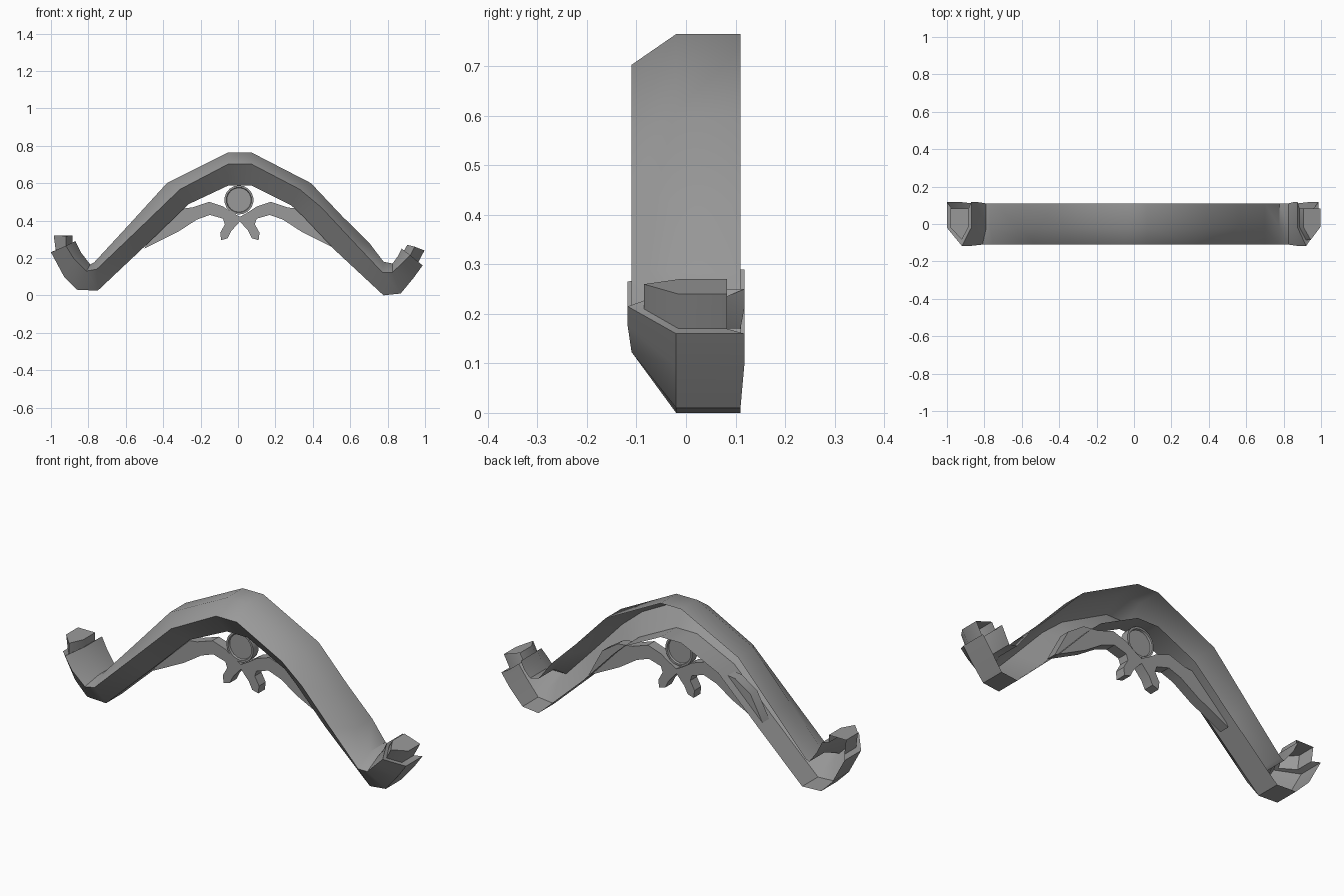
import bpy
import bmesh
import math

default_cube = bpy.data.objects.get("Cube")
if default_cube:
    bpy.data.objects.remove(default_cube, do_unlink=True)

stone = bpy.data.materials.new("grey_stone")
stone.use_nodes = True
stone_colour = (0.32, 0.32, 0.32, 1)
stone.diffuse_color = stone_colour
shader = next(n for n in stone.node_tree.nodes if n.type == "BSDF_PRINCIPLED")
shader.inputs["Base Color"].default_value = stone_colour
shader.inputs["Roughness"].default_value = 0.8


def finish(bm, name, angle=30):
    """Turn a bmesh into a shaded object with the stone material."""
    mesh = bpy.data.meshes.new(name)
    bm.to_mesh(mesh)
    bm.free()
    mesh.materials.append(stone)
    obj = bpy.data.objects.new(name, mesh)
    bpy.context.collection.objects.link(obj)
    bpy.ops.object.select_all(action="DESELECT")
    obj.select_set(True)
    bpy.context.view_layer.objects.active = obj
    bpy.ops.object.shade_smooth_by_angle(angle=math.radians(angle))
    return obj


def wedge_section(station, ridge_y, shoulder_y, back_y):
    """Open section, pointed at the front, from the x, z of its top edge,
    front ridge and bottom edge."""
    top_x, top_z, mid_x, mid_z, low_x, low_z = station
    return [
        (top_x, back_y, top_z),
        (top_x, shoulder_y, top_z),
        (mid_x, ridge_y, mid_z),
        (low_x, shoulder_y, low_z),
        (low_x, back_y, low_z),
    ]


def beam_section(station):
    flare = 1.07 if abs(station[2]) > 0.85 else 1
    return wedge_section(station, -0.11 * flare, -0.02, 0.11 * flare)


def stub_section(station):
    return wedge_section(station, -0.085, -0.015, 0.083)


# Arched beam: a hollow shell, open at the back, with upturned ends
left_side = [
    (-0.87, 0.29, -0.92, 0.265, -1.0, 0.23),
    (-0.84, 0.23, -0.88, 0.2, -0.93, 0.1),
    (-0.79, 0.165, -0.81, 0.13, -0.86, 0.03),
    (-0.77, 0.175, -0.755, 0.14, -0.75, 0.025),
    (-0.59, 0.37, -0.53, 0.355, -0.49, 0.27),
    (-0.38, 0.6, -0.31, 0.567, -0.265, 0.487),
    (-0.05, 0.765, -0.05, 0.703, -0.05, 0.588),
]
right_side = [
    (0.07, 0.765, 0.07, 0.703, 0.07, 0.588),
    (0.39, 0.6, 0.33, 0.567, 0.286, 0.48),
    (0.56, 0.42, 0.446, 0.47, 0.35, 0.42),
    (0.7, 0.283, 0.61, 0.294, 0.52, 0.24),
    (0.778, 0.18, 0.772, 0.123, 0.778, 0),
    (0.826, 0.17, 0.826, 0.123, 0.87, 0.01),
    (0.855, 0.21, 0.88, 0.175, 0.94, 0.095),
    (0.875, 0.25, 0.92, 0.215, 0.987, 0.16),
]

# Smaller stub rising from a narrow lip at each end
left_stub = [
    (-0.885, 0.32, -0.92, 0.318, -0.985, 0.32),
    (-0.885, 0.28, -0.92, 0.26, -0.975, 0.242),
]
right_stub = [
    (0.885, 0.235, 0.92, 0.21, 0.96, 0.17),
    (0.905, 0.27, 0.945, 0.26, 0.997, 0.24),
]

sections = [stub_section(s) for s in left_stub]
sections += [beam_section(s) for s in left_side + right_side]
sections += [stub_section(s) for s in right_stub]

bm = bmesh.new()
rings = [[bm.verts.new(co) for co in section] for section in sections]
for ring, following in zip(rings, rings[1:]):
    for i in range(len(ring) - 1):
        bm.faces.new((ring[i], ring[i + 1], following[i + 1], following[i]))
bm.faces.new(list(reversed(rings[0])))
bm.faces.new(rings[-1])
finish(bm, "arched_beam", angle=40)

# Scrolled bracket on each side, mirrored about the middle
bracket_outline = [
    (0.51, 0.25), (0.33, 0.34), (0.23, 0.405), (0.16, 0.43),
    (0.09, 0.41), (0.08, 0.38), (0.105, 0.335), (0.1, 0.295),
    (0.065, 0.305), (0.045, 0.345), (0, 0.395), (0, 0.42),
    (0.045, 0.445), (0.09, 0.475), (0.165, 0.5), (0.255, 0.47),
    (0.34, 0.46), (0.43, 0.4),
]
MIDDLE = 0.01
BRACKET_FRONT, BRACKET_DEPTH = 0.01, 0.055
for side, sign in (("left", 1), ("right", -1)):
    bm = bmesh.new()
    outline = [bm.verts.new((MIDDLE + sign * x, BRACKET_FRONT, z)) for x, z in bracket_outline]
    face = bm.faces.new(outline)
    extruded = bmesh.ops.extrude_face_region(bm, geom=[face], use_keep_orig=True)
    moved = [v for v in extruded["geom"] if isinstance(v, bmesh.types.BMVert)]
    bmesh.ops.translate(bm, verts=moved, vec=(0, BRACKET_DEPTH, 0))
    bmesh.ops.recalc_face_normals(bm, faces=bm.faces)
    finish(bm, side + "_scroll_bracket")

# Thin round boss with a raised rim on both faces
bm = bmesh.new()
bmesh.ops.create_cone(bm, cap_ends=True, segments=18, radius1=0.078, radius2=0.078, depth=0.045)
caps = [f for f in bm.faces if len(f.verts) > 4]
for cap in caps:
    bmesh.ops.inset_individual(bm, faces=[cap], thickness=0.01, depth=0)
    bmesh.ops.inset_individual(bm, faces=[cap], thickness=0.003, depth=-0.01)
boss = finish(bm, "round_boss")
boss.rotation_euler.x = math.pi / 2
boss.location = (0.005, 0.03, 0.51)
